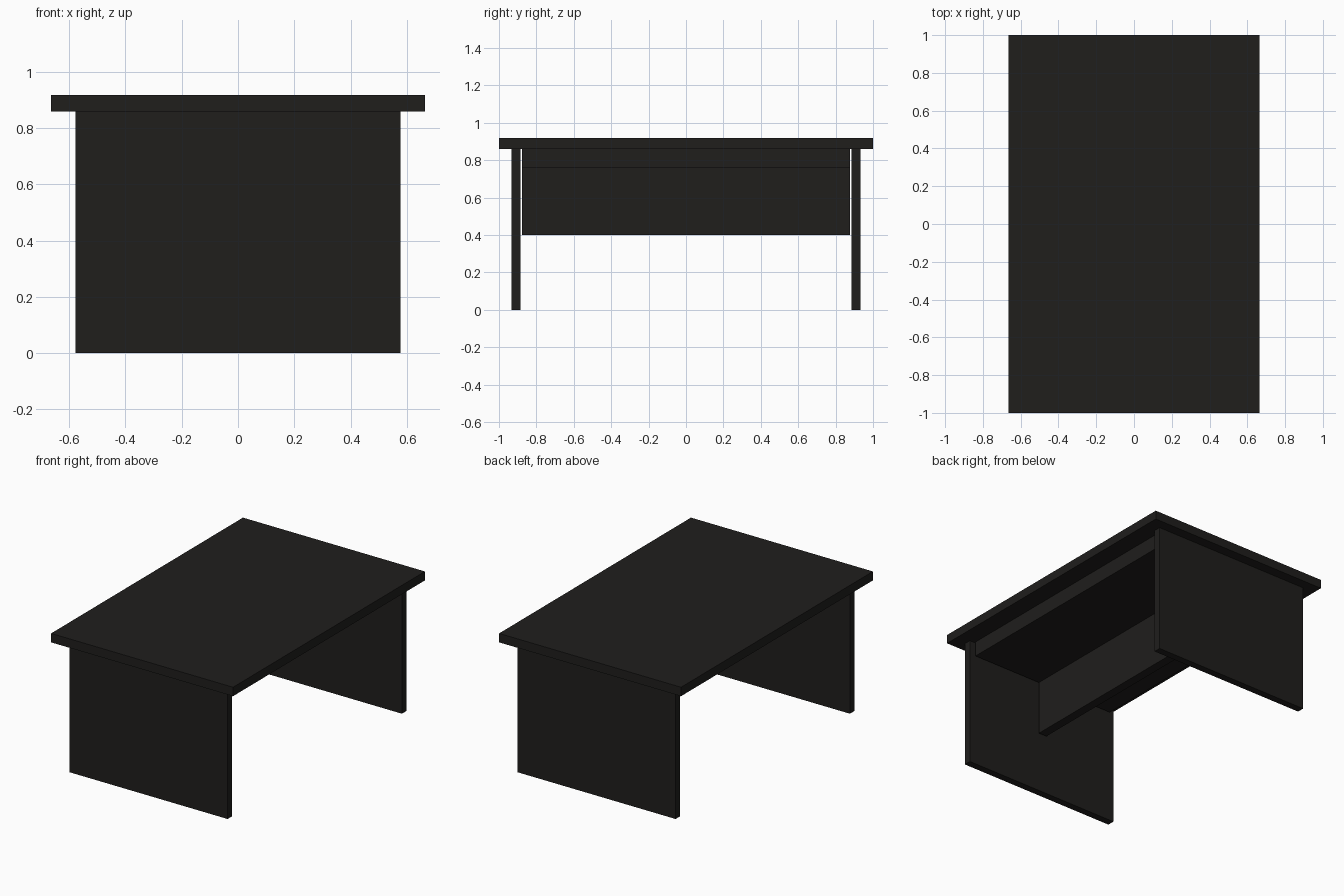
import bpy

if "Cube" in bpy.data.objects:
    bpy.data.objects.remove(bpy.data.objects["Cube"])

# Near-black lacquer
dark = bpy.data.materials.new("dark_lacquer")
dark.diffuse_color = (0.014, 0.013, 0.012, 1)
dark.use_nodes = True
dark.node_tree.nodes["Principled BSDF"].inputs["Base Color"].default_value = dark.diffuse_color


def box(name, x, y, z):
    """Axis-aligned box from (min, max) ranges."""
    bpy.ops.mesh.primitive_cube_add(
        size=1, location=[(r[0] + r[1]) / 2 for r in (x, y, z)])
    obj = bpy.context.object
    obj.name = name
    obj.scale = [r[1] - r[0] for r in (x, y, z)]
    bpy.ops.object.transform_apply(location=False, rotation=False, scale=True)
    obj.data.materials.append(dark)
    return obj


# Overhanging table top
box("table_top", (-0.664, 0.664), (-1, 1), (0.859, 0.918))

# Slab legs at both ends
box("front_leg_panel", (-0.577, 0.577), (-0.933, -0.885), (0, 0.859))
box("back_leg_panel", (-0.577, 0.577), (0.885, 0.933), (0, 0.859))

# Wide shallow box under the top, with a small gap to the legs
box("under_top_box", (-0.54, 0.54), (-0.876, 0.876), (0.76, 0.859))

# Central hanging panel
box("centre_panel", (-0.03, 0.03), (-0.876, 0.876), (0.40, 0.76))
